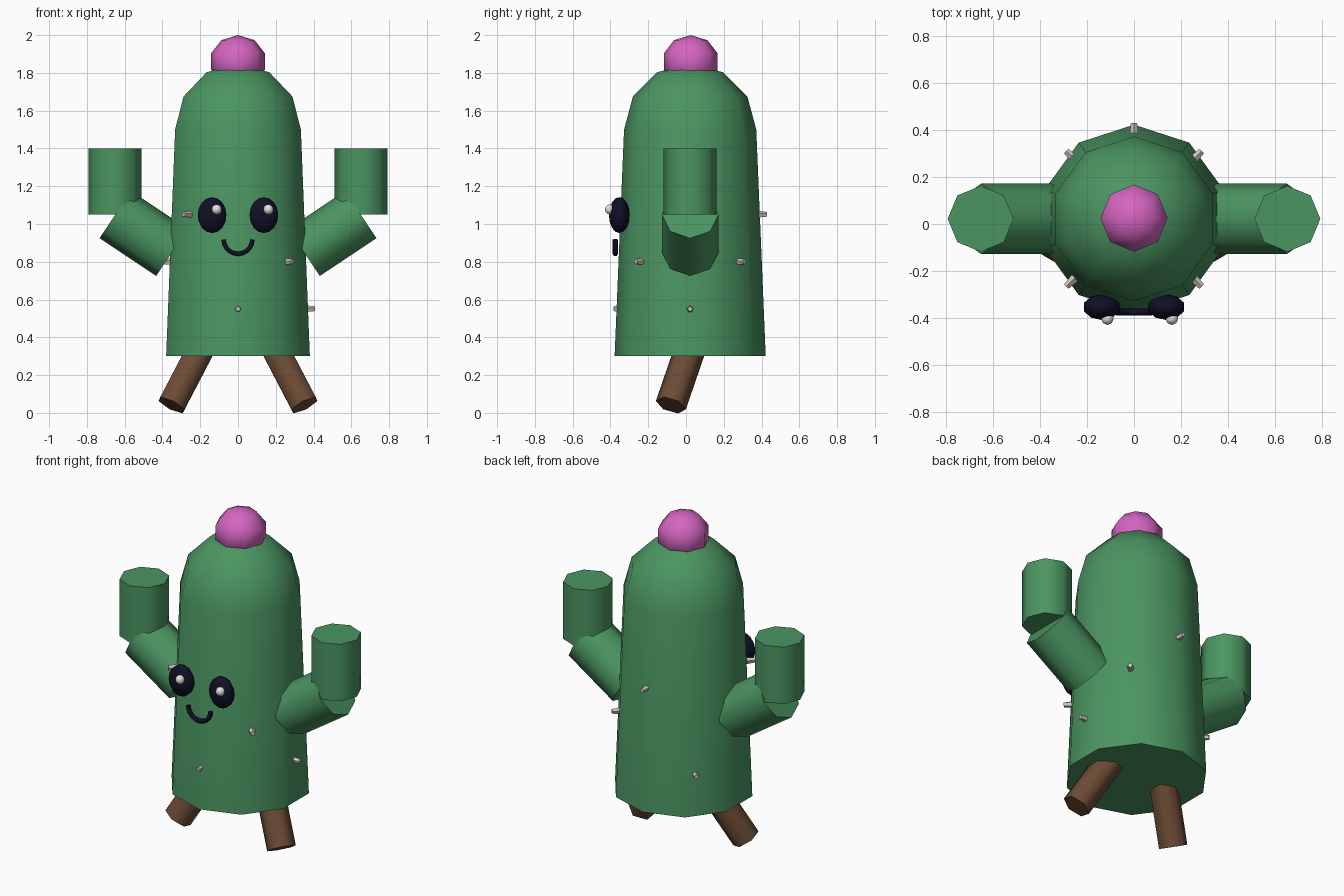
import bpy, math
from mathutils import Vector

if "Cube" in bpy.data.objects:
    bpy.data.objects.remove(bpy.data.objects["Cube"])

CY = 0.022  # body axis in y


def material(name, rgb):
    m = bpy.data.materials.new(name)
    m.diffuse_color = (*rgb, 1)
    m.use_nodes = True
    m.node_tree.nodes["Principled BSDF"].inputs["Base Color"].default_value = m.diffuse_color
    return m


GREEN = material("cactus green", (0.07, 0.30, 0.12))
PINK = material("flower pink", (0.66, 0.13, 0.53))
BROWN = material("leg brown", (0.15, 0.07, 0.035))
NAVY = material("face navy", (0.005, 0.005, 0.02))
WHITE = material("glint white", (0.75, 0.75, 0.73))
SPINE = material("spine grey", (0.6, 0.55, 0.5))


def finish(name, mat):
    ob = bpy.context.object
    ob.name = name
    ob.data.materials.clear()
    ob.data.materials.append(mat)
    bpy.ops.object.shade_smooth_by_angle(angle=math.radians(65))
    return ob


def rod(name, a, b, r1, r2, sides, mat):
    a, b = Vector(a), Vector(b)
    d = b - a
    bpy.ops.mesh.primitive_cone_add(
        vertices=sides, radius1=r1, radius2=r2, depth=d.length,
        location=(a + b) / 2, rotation=d.to_track_quat('Z', 'Y').to_euler())
    return finish(name, mat)


def ball(name, loc, size, segs, rings, mat):
    bpy.ops.mesh.primitive_uv_sphere_add(segments=segs, ring_count=rings, location=loc)
    bpy.context.object.scale = size
    return finish(name, mat)


# Body: tapered ten-sided trunk with a dome
N = 10
profile = [(0.40, 0.30), (0.35, 1.50), (0.303, 1.675), (0.175, 1.803)]
verts = [(r * math.sin(2 * math.pi * i / N), CY + r * math.cos(2 * math.pi * i / N), z)
         for r, z in profile for i in range(N)]
faces = [(k * N + (i + 1) % N, k * N + i, (k + 1) * N + i, (k + 1) * N + (i + 1) % N)
         for k in range(len(profile) - 1) for i in range(N)]
faces.append(tuple(range(N)))
verts.append((0, CY, 1.85))
top = (len(profile) - 1) * N
faces += [(top + (i + 1) % N, top + i, len(verts) - 1) for i in range(N)]
mesh = bpy.data.meshes.new("body")
mesh.from_pydata(verts, [], faces)
body = bpy.data.objects.new("body", mesh)
bpy.context.collection.objects.link(body)
bpy.ops.object.select_all(action='DESELECT')
body.select_set(True)
bpy.context.view_layer.objects.active = body
finish("body", GREEN)

# Flower bud on top
ball("flower", (0, CY + 0.003, 1.86), (0.15, 0.15, 0.14), 8, 5, PINK)

# Mirrored arms, legs and eyes
for s, side in ((-1, "left"), (1, "right")):
    rod(side + "_lower_arm", (s * 0.35, CY, 0.85), (s * 0.65, CY, 1.05), 0.15, 0.15, 8, GREEN)
    rod(side + "_upper_arm", (s * 0.652, CY, 1.05), (s * 0.652, CY, 1.40), 0.14, 0.14, 8, GREEN)
    rod(side + "_leg", (s * 0.17, 0.04, 0.39), (s * 0.352, -0.08, 0.041), 0.083, 0.083, 6, BROWN)
    ball(side + "_eye", (s * 0.137, -0.353, 1.047), (0.08, 0.055, 0.095), 10, 8, NAVY)
    ball(side + "_eye_glint", (s * 0.137 + 0.024, -0.402, 1.077), (0.027, 0.027, 0.027), 8, 6, WHITE)

# Smile: half-circle tube
curve = bpy.data.curves.new("mouth", 'CURVE')
curve.dimensions = '3D'
curve.bevel_depth = 0.014
curve.bevel_resolution = 1
curve.use_fill_caps = True
line = curve.splines.new('POLY')
line.points.add(10)
for i, p in enumerate(line.points):
    t = math.pi * (1 + i / 10)
    p.co = (0.076 * math.cos(t), -0.374, 0.918 + 0.076 * math.sin(t), 1)
mouth = bpy.data.objects.new("mouth", curve)
bpy.context.collection.objects.link(mouth)
bpy.ops.object.select_all(action='DESELECT')
mouth.select_set(True)
bpy.context.view_layer.objects.active = mouth
bpy.ops.object.convert(target='MESH')
finish("mouth", NAVY)

# Spines spiral around the trunk at three heights
for k in range(8):
    a = k * math.pi / 4
    z = (0.55, 0.80, 1.05)[k % 3]
    p = [(d * math.cos(a), CY + d * math.sin(a), z) for d in (0.355, 0.407)]
    rod(f"spine_{k + 1}", p[0], p[1], 0.02, 0.014, 5, SPINE)
